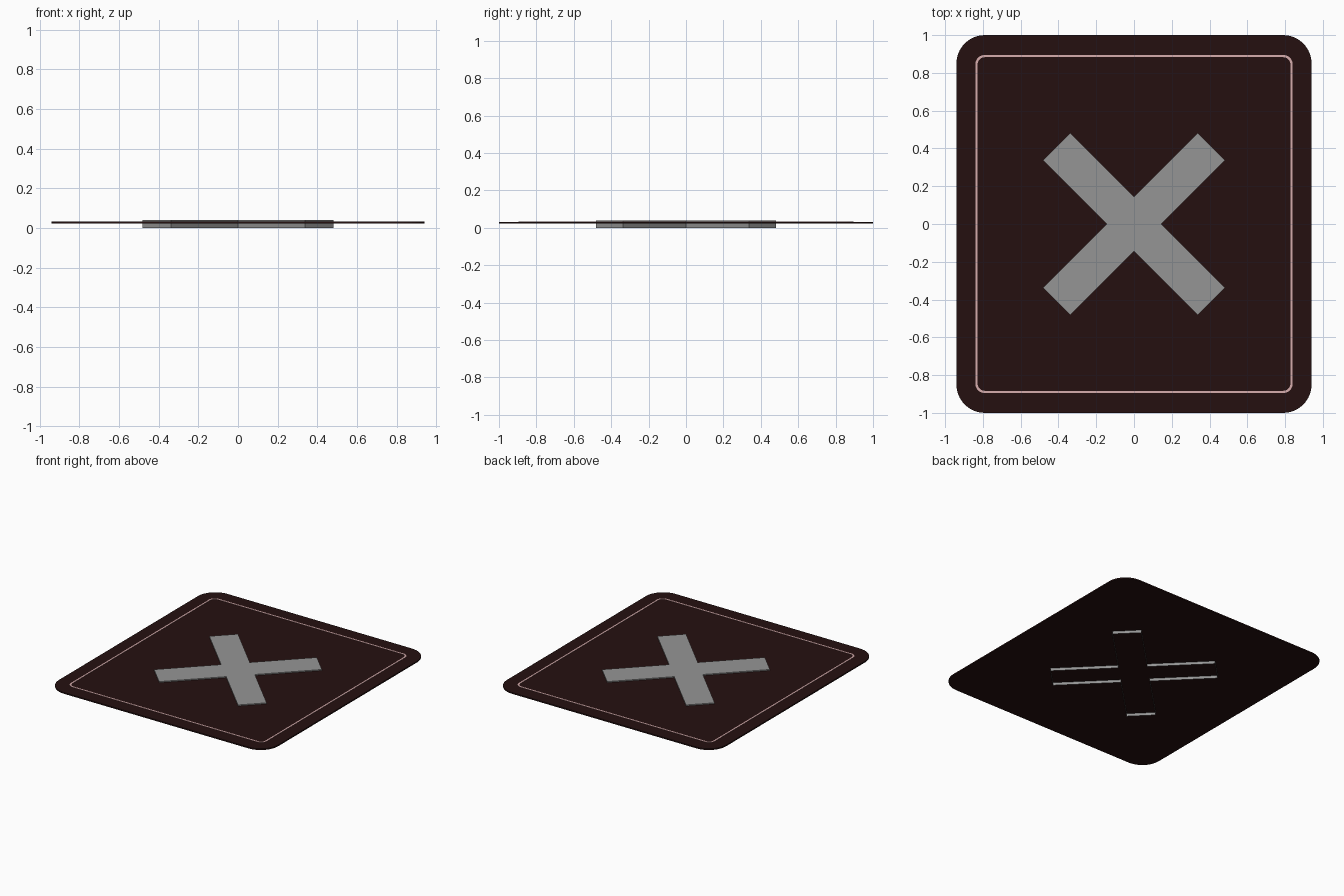
import bpy, bmesh, math

cube = bpy.data.objects.get("Cube")
if cube:
    bpy.data.objects.remove(cube, do_unlink=True)


def material(name, color):
    mat = bpy.data.materials.new(name)
    mat.use_nodes = True
    mat.diffuse_color = (*color, 1)
    mat.node_tree.nodes["Principled BSDF"].inputs["Base Color"].default_value = (*color, 1)
    return mat


def rounded_rect(hx, hy, r, steps=10):
    pts = []
    for i, (sx, sy) in enumerate([(1, 1), (-1, 1), (-1, -1), (1, -1)]):
        for k in range(steps + 1):
            a = math.pi / 2 * (i + k / steps)
            pts.append((sx * (hx - r) + r * math.cos(a), sy * (hy - r) + r * math.sin(a)))
    return pts


def finish(name, bm, mat):
    bmesh.ops.recalc_face_normals(bm, faces=bm.faces)
    mesh = bpy.data.meshes.new(name)
    bm.to_mesh(mesh)
    bm.free()
    mesh.materials.append(mat)
    obj = bpy.data.objects.new(name, mesh)
    bpy.context.collection.objects.link(obj)
    return obj


def ring(bm, pts, z):
    return [bm.verts.new((x, y, z)) for x, y in pts]


def bridge(bm, a, b):
    for i in range(len(a)):
        j = (i + 1) % len(a)
        bm.faces.new((a[i], a[j], b[j], b[i]))


maroon = material("dark maroon", (0.018, 0.005, 0.005))
pink = material("pale pink", (0.68, 0.42, 0.42))
grey = material("mid grey", (0.30, 0.30, 0.30))

# Rounded panel
bm = bmesh.new()
outline = rounded_rect(0.94, 1.0, 0.15)
low, high = ring(bm, outline, 0.022), ring(bm, outline, 0.032)
bridge(bm, low, high)
bm.faces.new(low)
bm.faces.new(high)
finish("panel", bm, maroon)

# Thin raised border line
bm = bmesh.new()
outer, inner = rounded_rect(0.84, 0.895, 0.05), rounded_rect(0.828, 0.883, 0.038)
loops = [ring(bm, p, z) for p, z in
         [(outer, 0.031), (outer, 0.034), (inner, 0.034), (inner, 0.031)]]
for a, b in zip(loops, loops[1:] + loops[:1]):
    bridge(bm, a, b)
finish("border_line", bm, pink)

# Diagonal cross, capped on top and open underneath
w, length = 0.102, 0.58
arm = [(w, w), (length, w), (length, -w)]
cross = []
for q in range(4):
    a = math.pi / 4 - q * math.pi / 2
    c, s = math.cos(a), math.sin(a)
    cross += [(x * c - y * s, x * s + y * c) for x, y in arm]
bm = bmesh.new()
low, high = ring(bm, cross, 0.0), ring(bm, cross, 0.04)
bridge(bm, low, high)
bm.faces.new(high)
finish("cross", bm, grey)
